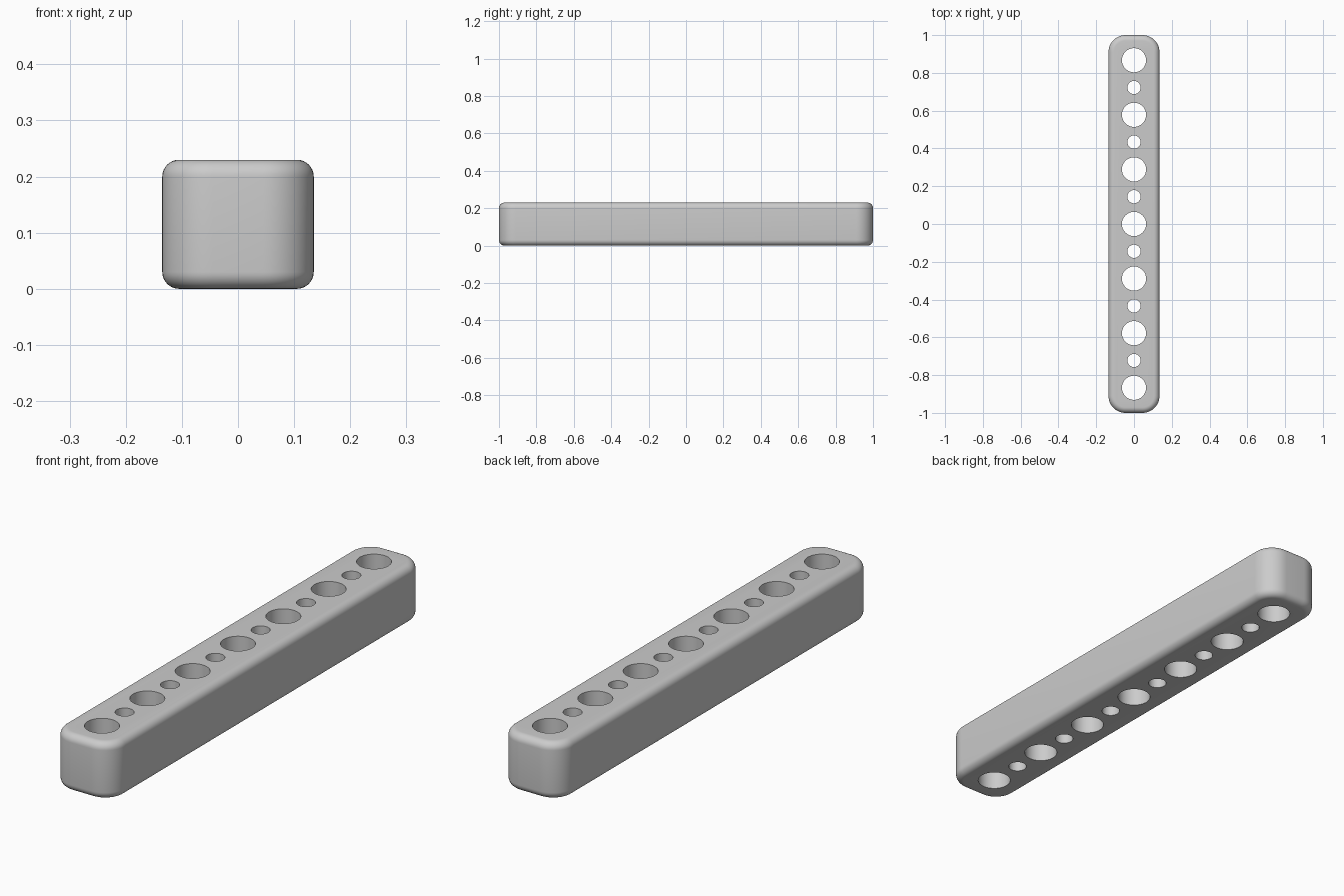
import bpy, bmesh
from math import pi, sin, cos, radians

cube = bpy.data.objects.get("Cube")
if cube:
    bpy.data.objects.remove(cube, do_unlink=True)

HALF_W, HALF_L, HEIGHT = 0.135, 1.0, 0.23
CORNER, ROUND = 0.09, 0.03
PITCH = 0.289
CORNER_STEPS, ROUND_STEPS = 12, 8

grey = bpy.data.materials.new("plain grey")
grey.use_nodes = True
grey.diffuse_color = (0.6, 0.6, 0.6, 1)
grey.node_tree.nodes["Principled BSDF"].inputs["Base Color"].default_value = (0.6, 0.6, 0.6, 1)


def outline(inset):
    """Rounded rectangle, counter-clockwise, shrunk by inset."""
    r = CORNER - inset
    pts = []
    for k, (sx, sy) in enumerate([(1, 1), (-1, 1), (-1, -1), (1, -1)]):
        for i in range(CORNER_STEPS + 1):
            a = (k + i / CORNER_STEPS) * pi / 2
            pts.append((sx * (HALF_W - CORNER) + r * cos(a),
                        sy * (HALF_L - CORNER) + r * sin(a)))
    return pts


def make_object(name, bm):
    mesh = bpy.data.meshes.new(name)
    bm.to_mesh(mesh)
    bm.free()
    mesh.materials.append(grey)
    obj = bpy.data.objects.new(name, mesh)
    bpy.context.collection.objects.link(obj)
    return obj


# Bar body: stacked outlines with rounded bottom and top rims
levels = []
for i in range(ROUND_STEPS + 1):
    a = i / ROUND_STEPS * pi / 2
    levels.append((ROUND * (1 - sin(a)), ROUND * (1 - cos(a))))
levels += [(inset, HEIGHT - z) for inset, z in reversed(levels)]
bm = bmesh.new()
rings = [[bm.verts.new((x, y, z)) for x, y in outline(inset)] for inset, z in levels]
for low, high in zip(rings, rings[1:]):
    for i in range(len(low)):
        j = (i + 1) % len(low)
        bm.faces.new((low[i], low[j], high[j], high[i]))
bm.faces.new(rings[0][::-1])
bm.faces.new(rings[-1])
bar = make_object("bar", bm)

# Hole cutters: seven large holes with six small ones between
bm = bmesh.new()
for i in range(-6, 7):
    radius = 0.064 if i % 2 == 0 else 0.035
    made = bmesh.ops.create_cone(bm, cap_ends=True, segments=48, radius1=radius,
                                 radius2=radius, depth=HEIGHT * 2)
    bmesh.ops.translate(bm, verts=made["verts"], vec=(0, i * PITCH / 2, HEIGHT / 2))
cutters = make_object("hole_cutters", bm)
cutters.hide_render = True

# Cut the holes through, then keep only the finished bar
cut = bar.modifiers.new("holes", "BOOLEAN")
cut.operation = "DIFFERENCE"
cut.solver = "EXACT"
cut.object = cutters
bpy.ops.object.select_all(action="DESELECT")
bpy.context.view_layer.objects.active = bar
bar.select_set(True)
bpy.ops.object.modifier_apply(modifier=cut.name)
bpy.data.objects.remove(cutters, do_unlink=True)
bpy.ops.object.shade_smooth_by_angle(angle=radians(30))
